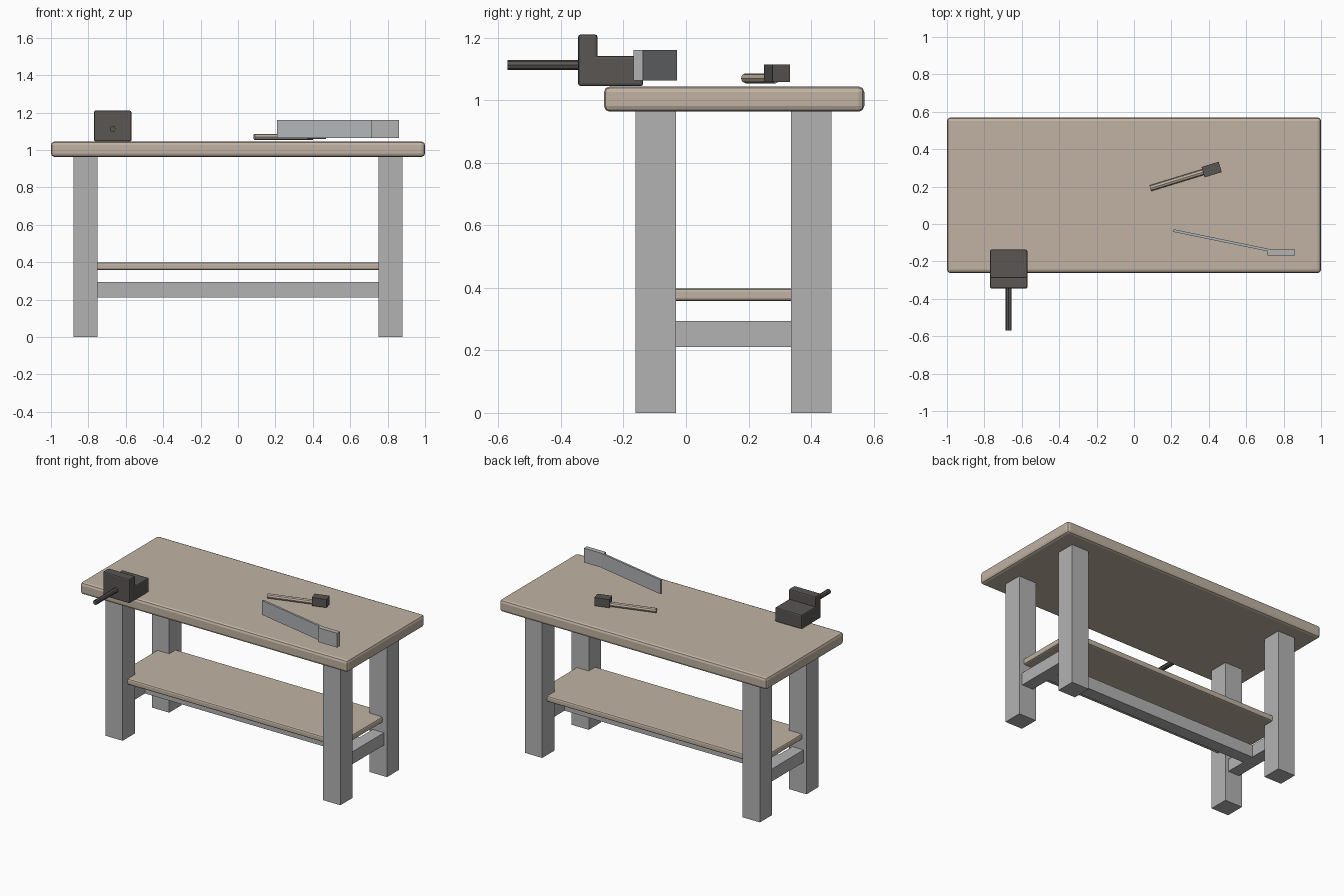
import bpy, math
from mathutils import Vector

if "Cube" in bpy.data.objects:
    bpy.data.objects.remove(bpy.data.objects["Cube"])


def material(name, rgb):
    m = bpy.data.materials.new(name)
    m.diffuse_color = (*rgb, 1)
    m.use_nodes = True
    m.node_tree.nodes["Principled BSDF"].inputs["Base Color"].default_value = m.diffuse_color
    return m


WOOD = material("pale wood", (0.53, 0.45, 0.365))
GREY = material("grey paint", (0.45, 0.45, 0.45))
STEEL = material("blade steel", (0.44, 0.46, 0.48))
IRON = material("dark iron", (0.10, 0.092, 0.088))


def box(name, x, y, z, mat, bevel=0, turn=0):
    """Box from (min, max) ranges, turned about its own vertical axis."""
    centre = [(a + b) / 2 for a, b in (x, y, z)]
    bpy.ops.mesh.primitive_cube_add(size=1, location=centre)
    ob = bpy.context.object
    ob.name = name
    ob.scale = (x[1] - x[0], y[1] - y[0], z[1] - z[0])
    bpy.ops.object.transform_apply(location=False, rotation=False, scale=True)
    ob.rotation_euler.z = turn
    ob.data.materials.append(mat)
    if bevel:
        mod = ob.modifiers.new("soft edges", "BEVEL")
        mod.width, mod.segments = bevel, 2
    return ob


def rod(name, start, end, radius, mat, sides=8):
    a, b = Vector(start), Vector(end)
    bpy.ops.mesh.primitive_cylinder_add(vertices=sides, radius=radius,
                                        depth=(b - a).length, location=(a + b) / 2)
    ob = bpy.context.object
    ob.name = name
    ob.rotation_euler = (b - a).to_track_quat('Z', 'Y').to_euler()
    ob.data.materials.append(mat)
    return ob


def around(c, half):
    return (c - half, c + half)


MID_Y = 0.152

# Bench top and lower shelf
box("bench_top", (-1, 1), (-0.262, 0.57), (0.963, 1.044), WOOD, 0.018)
box("lower_shelf", (-0.845, 0.845), around(MID_Y, 0.26), (0.358, 0.398), WOOD, 0.01)

# Four legs and the two side rails
for side, sx in (("left", -1), ("right", 1)):
    for end, cy in (("front", -0.097), ("back", 0.401)):
        box(f"{end}_{side}_leg", around(sx * 0.815, 0.065), around(cy, 0.065),
            (0, 0.97), GREY)
    box(f"{side}_rail", around(sx * 0.815, 0.042), (-0.04, 0.345),
        (0.21, 0.294), GREY)

# Long central stretcher joining the side rails
box("long_stretcher", (-0.78, 0.78), around(MID_Y, 0.042), (0.21, 0.294), GREY)

# Vise: body on the bench, tall front jaw, screw bar
box("vise_body", (-0.77, -0.57), (-0.30, -0.137), (1.045, 1.142), IRON, 0.008)
box("vise_jaw", (-0.77, -0.57), (-0.345, -0.283), (1.045, 1.21), IRON, 0.008)
rod("vise_screw", (-0.67, -0.57, 1.112), (-0.67, -0.33, 1.112), 0.016, IRON)

# Hand saw standing on edge
p, q = Vector((0.21, -0.035)), Vector((0.73, -0.142))
c, d = (p + q) / 2, q - p
box("saw_blade", around(c.x, d.length / 2), around(c.y, 0.007), (1.063, 1.16),
    STEEL, turn=math.atan2(d.y, d.x))
box("saw_handle", (0.715, 0.86), (-0.168, -0.137), (1.063, 1.16), GREY)

# Mallet
box("mallet_head", around(0.415, 0.048), around(0.291, 0.029), (1.058, 1.114),
    IRON, turn=math.radians(17))
rod("mallet_handle", (0.087, 0.191, 1.07), (0.40, 0.287, 1.07), 0.016, WOOD)
